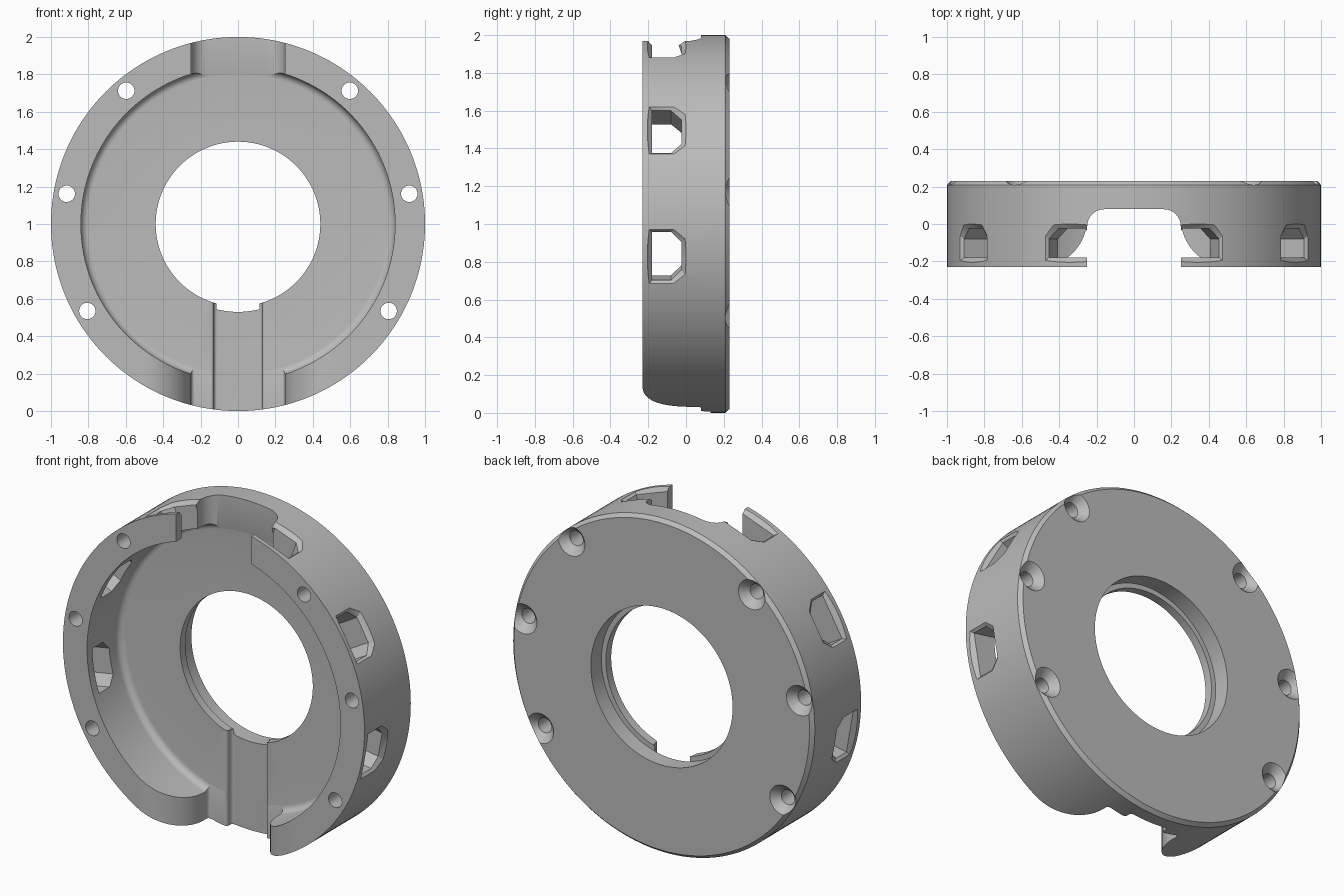
import bpy, bmesh, math
from math import sin, cos, pi, radians

cube = bpy.data.objects.get("Cube")
if cube:
    bpy.data.objects.remove(cube, do_unlink=True)

grey = bpy.data.materials.new("plain grey")
grey.use_nodes = True
grey.diffuse_color = (0.5, 0.5, 0.5, 1)
grey.node_tree.nodes["Principled BSDF"].inputs["Base Color"].default_value = (0.5, 0.5, 0.5, 1)


def arc(cx, cy, r, start, end, n=8):
    """Points on an arc, angles in degrees."""
    return [(cx + r * cos(radians(start + (end - start) * i / n)),
             cy + r * sin(radians(start + (end - start) * i / n))) for i in range(n + 1)]


def loft(name, rings, closed=False):
    """Skin equal-sized rings of points; cap the ends unless closed."""
    bm = bmesh.new()
    loops = [[bm.verts.new(p) for p in ring] for ring in rings]
    n = len(rings[0])
    pairs = list(zip(loops, loops[1:])) + ([(loops[-1], loops[0])] if closed else [])
    for a, b in pairs:
        for i in range(n):
            j = (i + 1) % n
            bm.faces.new((a[i], a[j], b[j], b[i]))
    if not closed:
        bm.faces.new(loops[0])
        bm.faces.new(loops[-1])
    bmesh.ops.recalc_face_normals(bm, faces=bm.faces)
    mesh = bpy.data.meshes.new(name)
    bm.to_mesh(mesh)
    bm.free()
    mesh.materials.append(grey)
    obj = bpy.data.objects.new(name, mesh)
    bpy.context.collection.objects.link(obj)
    return obj


def lathe(name, profile, x=0, z=1, segments=160):
    """Turn a (radius, y) profile round an axis along y."""
    turns = [2 * pi * i / segments for i in range(segments)]
    return loft(name, [[(x + r * cos(t), y, z + r * sin(t)) for r, y in profile]
                       for t in turns], closed=True)


def plug(name, profile, x, z, segments=32):
    """Solid turned cutter, capped at both ends."""
    turns = [2 * pi * i / segments for i in range(segments)]
    return loft(name, [[(x + r * cos(t), y, z + r * sin(t)) for t in turns]
                       for r, y in profile])


def channel(name, half, z0, z1):
    """Upright cutter with a mirrored (x, y) outline."""
    outline = half + [(-x, y) for x, y in reversed(half)]
    return loft(name, [[(x, y, z) for x, y in outline] for z in (z0, z1)])


def window(name, angle):
    """Six-sided radial cutter that flares at the outer wall."""
    a = radians(angle)
    rings = []
    for r, d in ((0.7, 0), (0.975, 0), (1.04, 0.065)):
        w, front, back, c = 0.13 + d, -0.18 - d, -0.025 + d, 0.055
        shape = [(-w, front), (w, front), (w, back - c), (w - c, back),
                 (c - w, back), (-w, back - c)]
        rings.append([(r * cos(a) - t * sin(a), y, 1 + r * sin(a) + t * cos(a))
                      for t, y in shape])
    return loft(name, rings)


# Housing: rim, rounded cup floor and stepped bore
housing = lathe("housing", [
    (0.84, -0.23), (1, -0.23), (1, 0.208), (0.98, 0.23), (0.47, 0.23),
    (0.47, 0.13), (0.44, 0.13), (0.44, 0.08)] + arc(0.8, 0.04, 0.04, 90, 0))

cutters = []
# Top notch with rounded lower corners
cutters.append(channel("top_notch", [(0.25, -0.4)] + arc(0.16, -0.011, 0.09, 0, 90), 1.6, 2.2))
# Bottom notch with large rounded mouth
cutters.append(channel("bottom_notch", [(0.51, -0.4)] + arc(0.51, 0.03, 0.26, 270, 180, 16)
                       + arc(0.23, 0.059, 0.02, 0, 90), -0.2, 0.5))
# Narrow groove running from the bore to the bottom edge
cutters.append(channel("bottom_groove", [(0.145, -0.1)] + arc(0.145, 0.094, 0.015, 270, 180)
                       + arc(0.11, 0.111, 0.02, 0, 90), -0.2, 0.75))

# Side windows
for angle in (70, 30, -10):
    for a in (angle, 180 - angle):
        cutters.append(window("window", a))

# Countersunk screw holes
for angle in (50, 10, -30):
    for side in (1, -1):
        x, z = side * 0.93 * cos(radians(angle)), 1 + 0.93 * sin(radians(angle))
        cutters.append(plug("screw_hole", [(0.044, -0.4), (0.044, 0.185), (0.109, 0.25)], x, z))

# Cut the openings and remove the cutters
bpy.ops.object.select_all(action="DESELECT")
bpy.context.view_layer.objects.active = housing
housing.select_set(True)
for cutter in cutters:
    cutter.hide_render = True
    cut = housing.modifiers.new(cutter.name, "BOOLEAN")
    cut.operation = "DIFFERENCE"
    cut.solver = "EXACT"
    cut.object = cutter
    bpy.ops.object.modifier_apply(modifier=cut.name)
    bpy.data.objects.remove(cutter, do_unlink=True)

bpy.ops.object.shade_smooth_by_angle(angle=radians(30))
